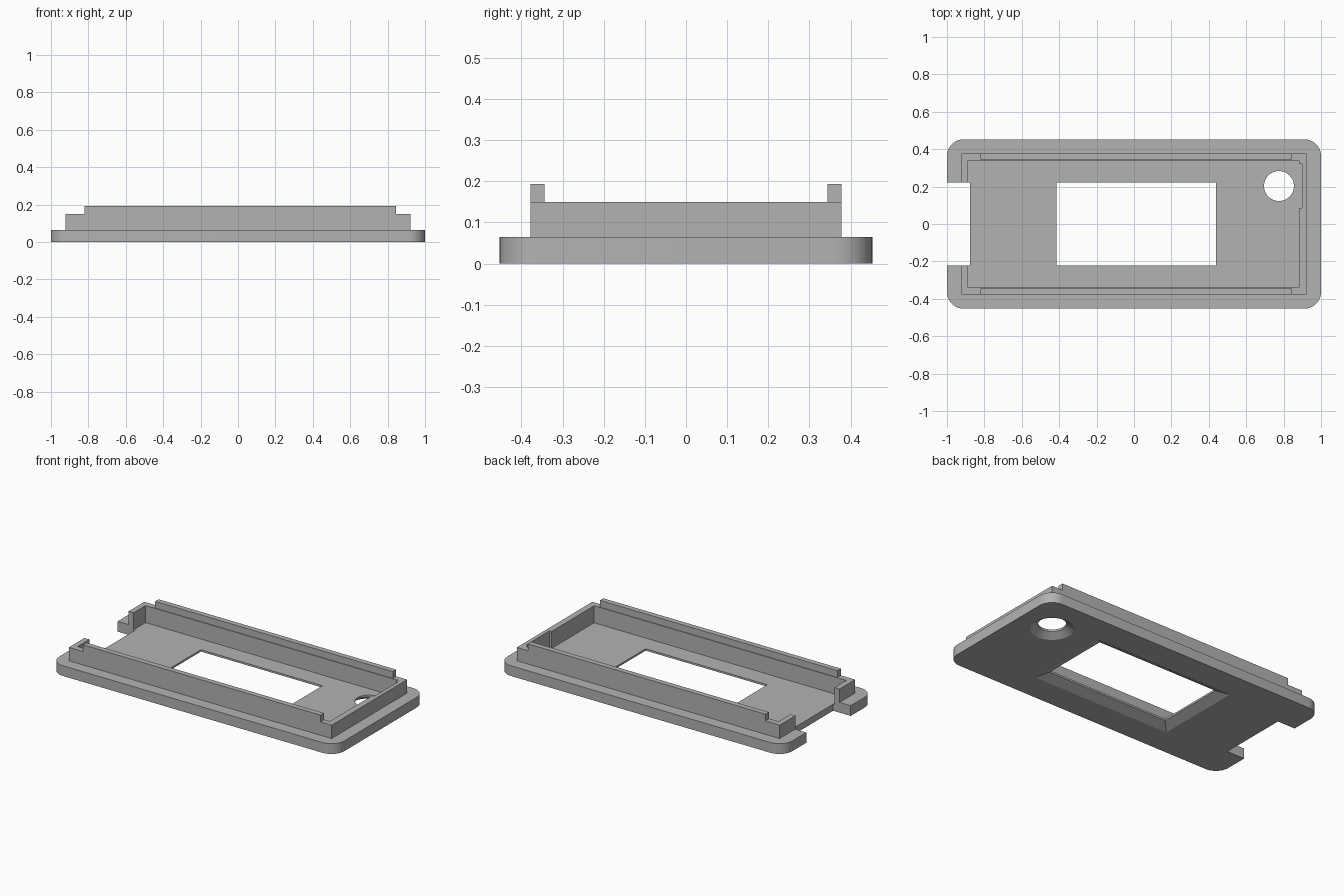
import bpy, bmesh, math

cube = bpy.data.objects.get("Cube")
if cube:
    bpy.data.objects.remove(cube, do_unlink=True)

grey = bpy.data.materials.new("plain grey")
grey.use_nodes = True
COLOUR = (0.45, 0.45, 0.45, 1)
grey.diffuse_color = COLOUR
grey.node_tree.nodes["Principled BSDF"].inputs["Base Color"].default_value = COLOUR

FLOOR, RIM, WALL_TOP, LIP_TOP = 0.042, 0.065, 0.15, 0.193
CHAMFER_Z, CHAMFER = 0.03, 0.058


def loft(name, sections):
    """Solid through stacked outlines, each given as (points, z)."""
    bm = bmesh.new()
    rings = [[bm.verts.new((x, y, z)) for x, y in pts] for pts, z in sections]
    bm.faces.new(rings[0][::-1])
    bm.faces.new(rings[-1])
    for low, high in zip(rings, rings[1:]):
        n = len(low)
        for i in range(n):
            j = (i + 1) % n
            bm.faces.new((low[i], low[j], high[j], high[i]))
    mesh = bpy.data.meshes.new(name)
    bm.to_mesh(mesh)
    bm.free()
    mesh.materials.append(grey)
    obj = bpy.data.objects.new(name, mesh)
    bpy.context.scene.collection.objects.link(obj)
    return obj


def rect(x0, x1, y0, y1, grow=0):
    x0, x1, y0, y1 = x0 - grow, x1 + grow, y0 - grow, y1 + grow
    return [(x0, y0), (x1, y0), (x1, y1), (x0, y1)]


def circle(cx, cy, r, start=0, sweep=360, steps=48, closed=True):
    count = steps if closed else steps + 1
    angles = [math.radians(start + sweep * i / steps) for i in range(count)]
    return [(cx + r * math.cos(a), cy + r * math.sin(a)) for a in angles]


def rounded_rect(hx, hy, r):
    pts = []
    for k, (sx, sy) in enumerate(((1, 1), (-1, 1), (-1, -1), (1, -1))):
        pts += circle(sx * (hx - r), sy * (hy - r), r, 90 * k, 90, 10, False)
    return pts


def box(name, x0, x1, y0, y1, z0, z1):
    return loft(name, [(rect(x0, x1, y0, y1), z0), (rect(x0, x1, y0, y1), z1)])


def cut(obj, *cutters):
    for cutter in cutters:
        mod = obj.modifiers.new(cutter.name, "BOOLEAN")
        mod.operation = "DIFFERENCE"
        mod.solver = "EXACT"
        mod.object = cutter
        cutter.hide_render = True
        cutter.hide_viewport = True


# Base plate and raised wall
outline = rounded_rect(1, 0.453, 0.09)
plate = loft("base_plate", [(outline, 0), (outline, RIM)])
wall = box("raised_wall", -0.922, 0.922, -0.378, 0.378, RIM, WALL_TOP)

# Lips along the long walls
for side, name in ((1, "back_lip"), (-1, "front_lip")):
    y0, y1 = sorted((side * 0.344, side * 0.378))
    box(name, -0.822, 0.845, y0, y1, WALL_TOP, LIP_TOP)

# Tray interior, its shallow side recess and the end notch
pocket = box("tray_cutter", -0.887, 0.883, -0.34, 0.34, FLOOR, 0.3)
recess = box("recess_cutter", 0.8, 0.897, 0.085, 0.32, FLOOR, 0.3)
notch = box("notch_cutter", -1.1, -0.877, -0.222, 0.222, -0.1, 0.3)

# Window and round hole, both flared on the underside
window_size = (-0.415, 0.438, -0.221, 0.221)
below = -0.01
flare = CHAMFER * (CHAMFER_Z - below) / CHAMFER_Z
window = loft("window_cutter", [
    (rect(*window_size, grow=flare), below),
    (rect(*window_size), CHAMFER_Z),
    (rect(*window_size), 0.1)])
hole = loft("hole_cutter", [
    (circle(0.775, 0.203, 0.08 + flare * 0.76), below),
    (circle(0.775, 0.203, 0.08), CHAMFER_Z),
    (circle(0.775, 0.203, 0.08), 0.1)])

cut(plate, pocket, recess, notch, window, hole)
cut(wall, pocket, recess, notch)

# Smooth the rounded corners and hole while keeping crisp edges
bpy.ops.object.select_all(action="DESELECT")
for obj in (plate, hole):
    obj.data.polygons.foreach_set("use_smooth", [True] * len(obj.data.polygons))
plate.select_set(True)
bpy.context.view_layer.objects.active = plate
bpy.ops.object.shade_smooth_by_angle(angle=math.radians(30))
edge_mod = plate.modifiers.new("crisp_edges", "EDGE_SPLIT")
edge_mod.split_angle = math.radians(30)
